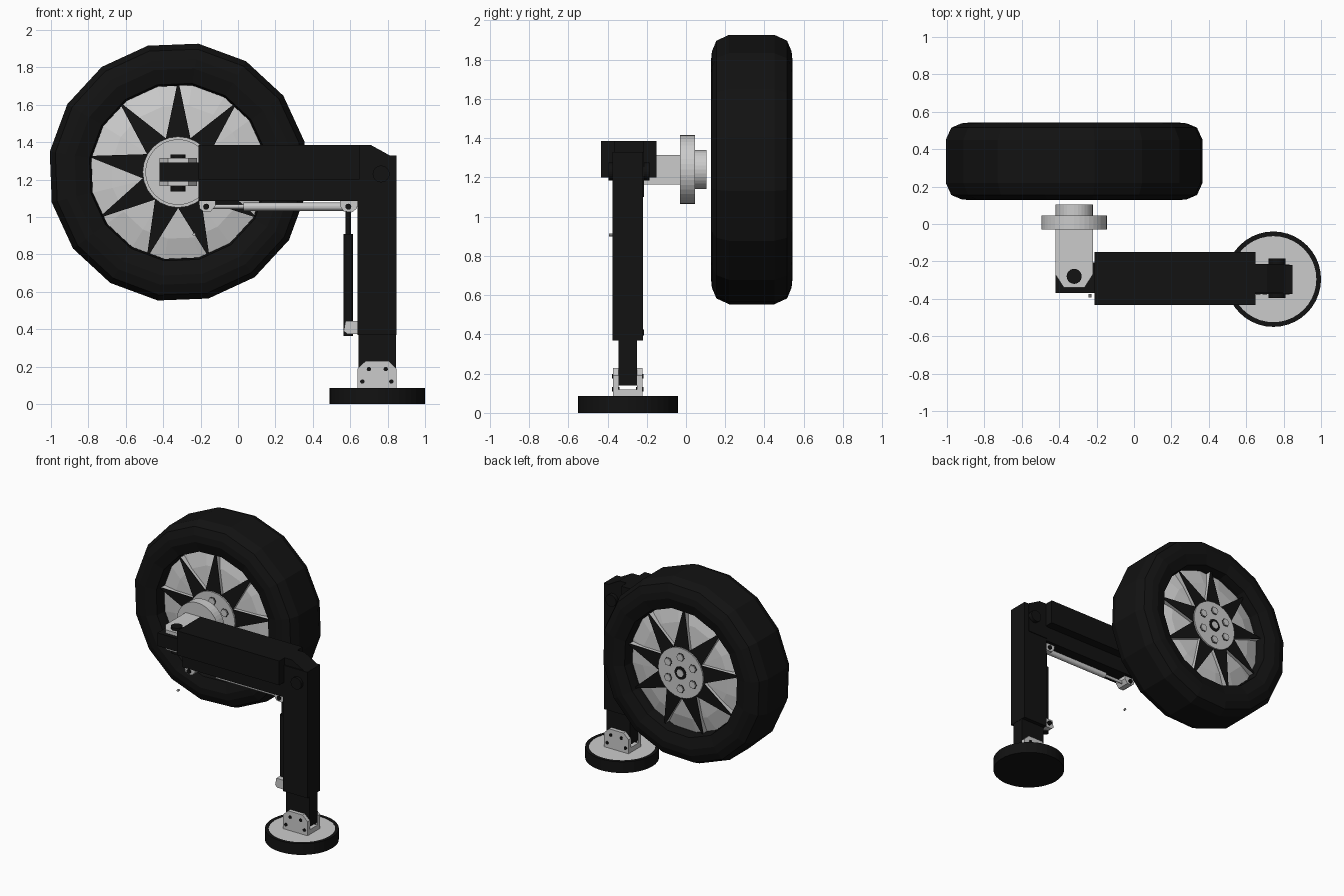
import bpy, bmesh, math
from mathutils import Vector

if "Cube" in bpy.data.objects:
    bpy.data.objects.remove(bpy.data.objects["Cube"])

BLACK = bpy.data.materials.new("black")
BLACK.diffuse_color = (0.006, 0.006, 0.006, 1)
BLACK.use_nodes = True
BLACK.node_tree.nodes["Principled BSDF"].inputs["Base Color"].default_value = BLACK.diffuse_color


def finish(name, bm, mat):
    bmesh.ops.recalc_face_normals(bm, faces=bm.faces)
    me = bpy.data.meshes.new(name)
    bm.to_mesh(me)
    bm.free()
    if mat:
        me.materials.append(mat)
    ob = bpy.data.objects.new(name, me)
    bpy.context.collection.objects.link(ob)
    return ob


def place(axis, a, b, c):
    """Map plane coordinates a, b and depth c to x, y, z."""
    return {'x': Vector((c, a, b)), 'y': Vector((a, c, b)), 'z': Vector((a, b, c))}[axis]


def prism(name, pts, axis, lo, hi, mat=None):
    bm = bmesh.new()
    r0 = [bm.verts.new(place(axis, a, b, lo)) for a, b in pts]
    r1 = [bm.verts.new(place(axis, a, b, hi)) for a, b in pts]
    n = len(pts)
    bm.faces.new(r0)
    bm.faces.new(r1)
    for i in range(n):
        j = (i + 1) % n
        bm.faces.new((r0[i], r0[j], r1[j], r1[i]))
    return finish(name, bm, mat)


def box(name, x, y, z, mat=None):
    return prism(name, [(x[0], y[0]), (x[1], y[0]), (x[1], y[1]), (x[0], y[1])], 'z', *z, mat)


def cyl(name, axis, ctr, r, lo, hi, mat=None, n=24):
    pts = [(ctr[0] + r * math.cos(2 * math.pi * i / n),
            ctr[1] + r * math.sin(2 * math.pi * i / n)) for i in range(n)]
    return prism(name, pts, axis, lo, hi, mat)


def lathe(name, axis, ctr, prof, n, mat=None, phase=0.0):
    """Closed (radius, depth) profile turned around an axis."""
    bm = bmesh.new()
    rings = []
    for i in range(n):
        t = phase + 2 * math.pi * i / n
        rings.append([bm.verts.new(place(axis, ctr[0] + r * math.cos(t), ctr[1] + r * math.sin(t), d))
                      for r, d in prof])
    m = len(prof)
    for i in range(n):
        a, b = rings[i], rings[(i + 1) % n]
        for k in range(m):
            l = (k + 1) % m
            bm.faces.new((a[k], a[l], b[l], b[k]))
    return finish(name, bm, mat)


# ---- wheel: low-poly tyre, dished rim, hub ----
W = (-0.32, 1.24)
WY = 0.335
PH = math.radians(13.5)
half = [(0.47, 0.13), (0.48, 0.185), (0.56, 0.208), (0.61, 0.203), (0.665, 0.18), (0.695, 0.115)]
tyre = [(r, WY - d) for r, d in half] + [(r, WY + d) for r, d in reversed(half)]
lathe("tyre", 'y', W, tyre, 16, BLACK, PH)
lathe("rim", 'y', W, [(0.03, WY - 0.15), (0.2, WY - 0.15), (0.36, WY - 0.135), (0.485, WY - 0.1),
                      (0.485, WY + 0.1), (0.36, WY + 0.135), (0.2, WY + 0.15), (0.03, WY + 0.15)],
      16, None, PH)


def wedge(name, ang, side, d_in, d_out, thick, mat):
    """Spoke tapering from the hub to a point at the rim."""
    bm = bmesh.new()
    u = Vector((math.cos(ang), 0, math.sin(ang)))
    v = Vector((-math.sin(ang), 0, math.cos(ang)))
    c = Vector((W[0], WY, W[1]))
    lo, hi = [], []
    for r, w, d in ((0.17, 0.068, d_in), (0.475, 0.004, d_out), (0.475, -0.004, d_out), (0.17, -0.068, d_in)):
        p = c + u * r + v * w
        lo.append(bm.verts.new(p + Vector((0, side * (d - thick), 0))))
        hi.append(bm.verts.new(p + Vector((0, side * d, 0))))
    bm.faces.new(lo)
    bm.faces.new(hi)
    for i in range(4):
        j = (i + 1) % 4
        bm.faces.new((lo[i], lo[j], hi[j], hi[i]))
    finish(name, bm, mat)


for side, label in ((-1, "inner"), (1, "outer")):
    for i in range(9):
        a = math.radians(90 + 40 * i)
        wedge(f"spoke_{label}_{i}", a, side, 0.175, 0.145, 0.06, None)
        wedge(f"spoke_face_{label}_{i}", a, side, 0.178, 0.148, 0.003, BLACK)

    def disc(name, ctr, r, d0, d1, mat=None, n=24):
        lo, hi = sorted((WY + side * d0, WY + side * d1))
        cyl(name, 'y', ctr, r, lo, hi, mat, n)

    disc(f"hub_{label}", W, 0.19, 0.1, 0.187)
    disc(f"hub_ring_{label}", W, 0.048, 0.18, 0.191, BLACK)
    disc(f"hub_cap_{label}", W, 0.028, 0.18, 0.194)
    for i in range(6):
        a = math.radians(60 * i + 30)
        p = (W[0] + 0.12 * math.cos(a), W[1] + 0.12 * math.sin(a))
        disc(f"bolt_seat_{label}_{i}", p, 0.033, 0.18, 0.189, BLACK, 6)
        disc(f"wheel_bolt_{label}_{i}", p, 0.029, 0.18, 0.197, None, 6)

# ---- axle flange and steering knuckle ----
cyl("axle_flange", 'y', W, 0.175, -0.03, 0.045, None, 40)
cyl("axle_boss", 'y', W, 0.1, 0.045, 0.105, None, 32)
box("knuckle_block", (-0.42, -0.22), (-0.2, -0.03), (1.165, 1.33 - 0.015))
plate = [(-0.42, -0.2), (-0.42, -0.27), (-0.375, -0.34), (-0.265, -0.34), (-0.22, -0.27), (-0.22, -0.2)]
prism("knuckle_plate_top", plate, 'z', 1.29, 1.315)
prism("knuckle_plate_bottom", plate, 'z', 1.165, 1.19)
cyl("knuckle_pin", 'z', (-0.32, -0.28), 0.04, 1.135, 1.335, BLACK)

# ---- horizontal arm ----
box("arm_tongue", (-0.42, -0.2), (-0.37, -0.205), (1.19, 1.29), BLACK)
box("arm_upper", (-0.21, 0.65), (-0.432, -0.15), (1.2, 1.385), BLACK)
box("arm_lower", (-0.21, 0.65), (-0.37, -0.22), (1.085, 1.2), BLACK)
prism("knee_tongue", [(0.64, 1.1), (0.81, 1.1), (0.81, 1.33), (0.71, 1.385), (0.64, 1.385)],
      'y', -0.366, -0.214, BLACK)
cyl("knee_pin", 'y', (0.765, 1.23), 0.045, -0.395, -0.185, BLACK)

# ---- leg and foot ----
box("leg_outer", (0.64, 0.847), (-0.374, -0.22), (0.37, 1.33), BLACK)
box("leg_inner", (0.645, 0.845), (-0.345, -0.25), (0.14, 0.37), BLACK)
F = (0.745, -0.295)
cyl("foot_pad", 'z', F, 0.255, 0, 0.075, BLACK, 40)
lathe("foot_rim", 'z', F, [(0.23, 0.07), (0.255, 0.07), (0.255, 0.085), (0.23, 0.085)], 40, BLACK)
cyl("foot_plate", 'z', F, 0.23, 0.07, 0.083, None, 40)
box("ankle_base", (0.64, 0.847), (-0.372, -0.222), (0.08, 0.12))
ear = [(0.64, 0.09), (0.847, 0.09), (0.847, 0.19), (0.805, 0.23), (0.682, 0.23), (0.64, 0.19)]
for label, lo, hi in (("front", -0.372, -0.345), ("back", -0.25, -0.222)):
    prism(f"ankle_ear_{label}", ear, 'y', lo, hi)
    for i, p in enumerate(((0.7, 0.187), (0.79, 0.187), (0.665, 0.12), (0.82, 0.12))):
        cyl(f"ankle_bolt_{label}_{i}", 'y', p, 0.012, lo - 0.005, hi + 0.005, BLACK, 10)

# ---- hydraulic rams ----
box_y = (-0.345, -0.245)
prism("ram_lug_left", [(-0.21, 1.09), (-0.205, 1.045), (-0.185, 1.03), (-0.145, 1.03), (-0.12, 1.06), (-0.12, 1.09)],
      'y', *box_y)
prism("ram_lug_knee", [(0.545, 1.09), (0.545, 1.06), (0.565, 1.03), (0.61, 1.025), (0.635, 1.045), (0.645, 1.09)],
      'y', *box_y)
prism("ram_lug_leg", [(0.645, 0.375), (0.585, 0.375), (0.565, 0.39), (0.575, 0.445), (0.645, 0.445)],
      'y', -0.36, -0.23)
for name, p in (("left", (-0.17, 1.055)), ("knee", (0.59, 1.055))):
    cyl(f"ram_pin_{name}", 'y', p, 0.016, -0.355, -0.235, BLACK, 12)
cyl("ram_pin_leg", 'y', (0.61, 0.41), 0.016, -0.342, -0.213, BLACK, 12)
cyl("arm_ram_rod", 'x', (-0.295, 1.055), 0.011, -0.17, 0.05, None, 12)
cyl("arm_ram_barrel", 'x', (-0.295, 1.055), 0.022, 0.03, 0.6, None, 20)
cyl("leg_ram_rod", 'z', (0.59, -0.295), 0.014, 0.88, 1.04, BLACK, 12)
cyl("leg_ram_barrel", 'z', (0.59, -0.295), 0.025, 0.365, 0.91, BLACK, 20)
cyl("loose_pin", 'y', (-0.235, 0.907), 0.008, -0.392, -0.375, None, 8)
